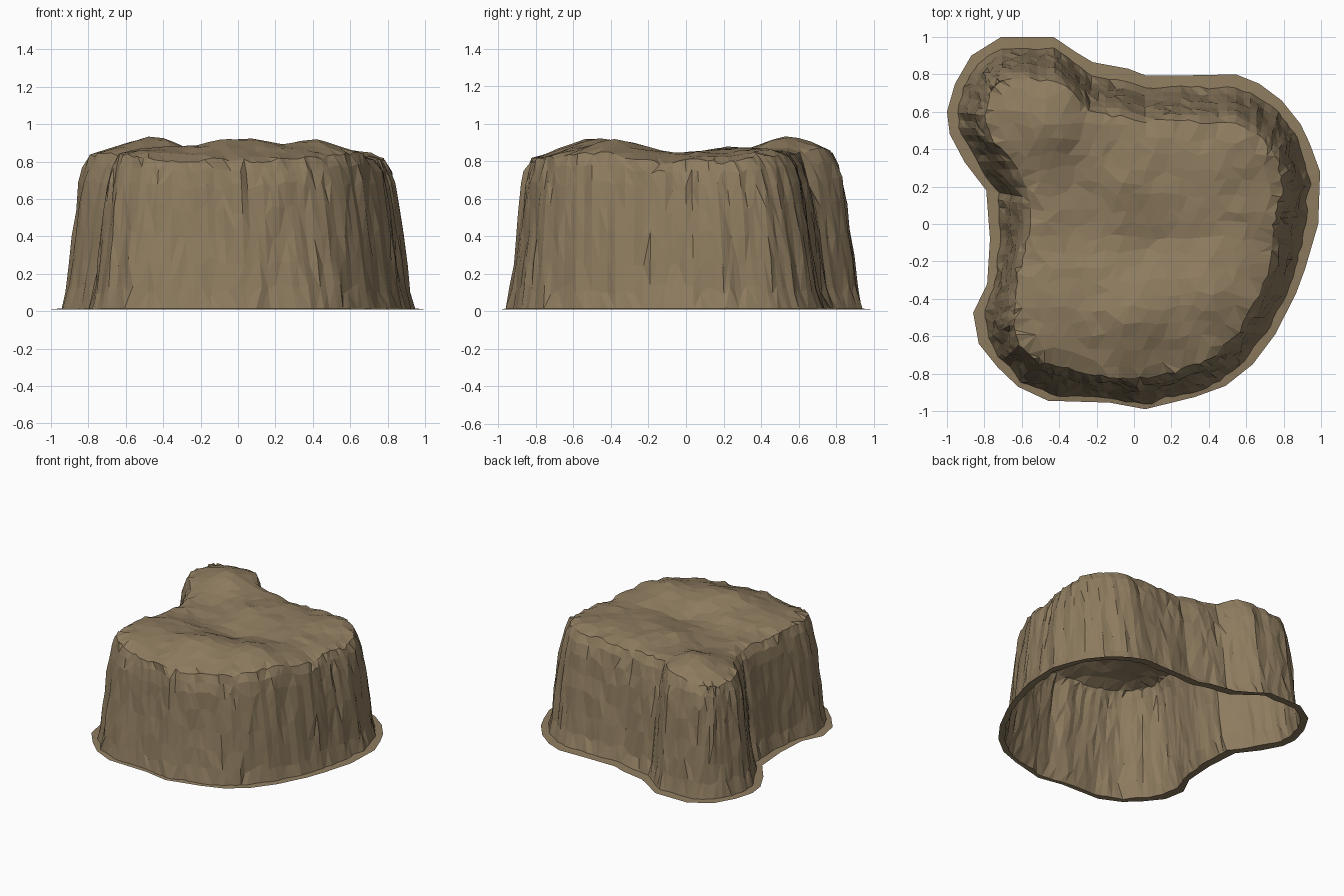
import bpy, bmesh, math, random
from mathutils import Vector, noise
from mathutils.geometry import delaunay_2d_cdt

if "Cube" in bpy.data.objects:
    bpy.data.objects.remove(bpy.data.objects["Cube"])

random.seed(4)

# Matched plan outlines: skirt x, y, then top rim x, y
PAIRS = [
    (-.71, 1, -.70, .775), (-.43, 1, -.42, .77), (-.32, .925, -.315, .70),
    (-.22, .865, -.24, .60), (-.03, .83, -.08, .575), (.06, .795, .06, .55),
    (.30, .795, .30, .55), (.545, .80, .55, .535), (.67, .75, .65, .48),
    (.79, .66, .72, .42), (.89, .535, .77, .35), (.94, .43, .785, .28),
    (.995, .28, .79, .17), (.985, 0, .745, 0), (.915, -.24, .735, -.215),
    (.865, -.375, .67, -.38), (.755, -.59, .56, -.58), (.635, -.75, .46, -.68),
    (.49, -.865, .35, -.745), (.325, -.925, .22, -.79), (.06, -.99, 0, -.83),
    (-.13, -.955, -.18, -.81), (-.46, -.945, -.42, -.76), (-.62, -.87, -.53, -.71),
    (-.73, -.765, -.62, -.65), (-.83, -.64, -.645, -.53), (-.86, -.475, -.635, -.43),
    (-.785, -.32, -.62, -.27), (-.77, -.08, -.56, -.06), (-.79, .18, -.56, .14),
    (-.905, .33, -.65, .34), (-.985, .48, -.77, .47), (-1, .6, -.80, .58),
    (-.957, .75, -.775, .68), (-.87, .90, -.75, .73),
]
# Wall profile: height, share of the way from skirt to rim
PROFILE = [(.01, 0), (.015, .27), (.12, .41), (.27, .49), (.42, .57),
           (.56, .66), (.68, .75), (.775, .86)]
# Mounds and hollows on the plateau: x, y, height, radius
MOUNDS = [(-.46, .54, .088, .21), (0, -.48, .085, .22), (.4, -.38, .07, .2),
          (.05, .25, .035, .25), (.5, .3, .03, .2), (.05, -.1, -.04, .15),
          (-.25, 0, -.03, .15), (-.35, .25, -.02, .15), (-.4, -.45, .04, .2),
          (.8, .2, -.035, .16), (.75, -.15, -.03, .16), (.1, -.85, -.035, .2),
          (-.3, -.82, -.03, .16)]


def plateau(x, y):
    z = .84
    for mx, my, h, r in MOUNDS:
        z += h * math.exp(-((x - mx) ** 2 + (y - my) ** 2) / (r * r))
    return z + .014 * noise.noise(Vector((x * 6, y * 6, 2)))


# Subdivide both outlines into columns of roughly even width
columns = []
for i, a in enumerate(PAIRS):
    b = PAIRS[(i + 1) % len(PAIRS)]
    steps = max(2, round(math.dist(a[:2], b[:2]) / .045))
    for k in range(steps):
        columns.append([p + (q - p) * k / steps for p, q in zip(a, b)])
n = len(columns)

bm = bmesh.new()

# Skirt and craggy walls
rings = []
for j, (z, t) in enumerate(PROFILE):
    ring = []
    for ox, oy, rx, ry in columns:
        # The skirt is narrower along the front
        front = min(1, max(0, (-oy - .75) / .15))
        s = t * (1 - .4 * front * max(0, 1 - z / .42))
        x, y = ox + (rx - ox) * s, oy + (ry - oy) * s
        zz = z
        if j > 0:
            d = Vector((ox - rx, oy - ry)).normalized()
            groove = noise.noise(Vector((ox * 11, oy * 11, z * 1.5)))
            push = (.02 if j > 1 else .012) * groove + random.uniform(-.006, .006)
            x, y = x + d.x * push, y + d.y * push
        if j > 1:
            jitter = .03 if j < 7 else .012
            zz += random.uniform(-jitter, jitter) + (plateau(rx, ry) - .85) * z
        ring.append(bm.verts.new((x, y, zz)))
    rings.append(ring)

# Chipped rim
rim = []
for ox, oy, rx, ry in columns:
    x, y = rx + random.uniform(-.01, .01), ry + random.uniform(-.01, .01)
    rim.append(bm.verts.new((x, y, plateau(x, y) - .014 + random.uniform(-.01, .01))))
rings.append(rim)

for lower, upper in zip(rings, rings[1:]):
    for i in range(n):
        k = (i + 1) % n
        a, b, c, d = lower[i], lower[k], upper[k], upper[i]
        if random.random() < .5:
            bm.faces.new((a, b, c))
            bm.faces.new((a, c, d))
        else:
            bm.faces.new((a, b, d))
            bm.faces.new((b, c, d))

# Plateau: scattered points triangulated inside the rim
points = [v.co.xy for v in rim]
rim_points = list(points)
step = .075
for iy in range(-12, 13):
    for ix in range(-12, 13):
        p = Vector(((ix + .5 * (iy % 2)) * step + random.uniform(-.02, .02),
                    iy * step + random.uniform(-.02, .02)))
        if min((p - q).length for q in rim_points) > .035:
            points.append(p)
edges = [(i, (i + 1) % n) for i in range(n)]
out, _, tris, source, _, _ = delaunay_2d_cdt(points, edges, [], 1, 1e-5)
top = []
for p, src in zip(out, source):
    if src and src[0] < n:
        top.append(rim[src[0]])
    else:
        top.append(bm.verts.new((p.x, p.y, plateau(p.x, p.y) + random.uniform(-.006, .006))))
for tri in tris:
    bm.faces.new([top[i] for i in tri])
bmesh.ops.delete(bm, geom=[v for v in bm.verts if not v.link_faces], context='VERTS')
bmesh.ops.recalc_face_normals(bm, faces=bm.faces)
# An open shell can be recalculated inside out, so make the plateau face up
if sum(f.normal.z * f.calc_area() for f in bm.faces) < 0:
    bmesh.ops.reverse_faces(bm, faces=bm.faces)

mesh = bpy.data.meshes.new("rock_plateau")
bm.to_mesh(mesh)
bm.free()
rock = bpy.data.objects.new("rock_plateau", mesh)
bpy.context.collection.objects.link(rock)

stone = bpy.data.materials.new("brown stone")
stone.diffuse_color = (.27, .2, .115, 1)
stone.use_nodes = True
stone.node_tree.nodes["Principled BSDF"].inputs["Base Color"].default_value = stone.diffuse_color
mesh.materials.append(stone)
